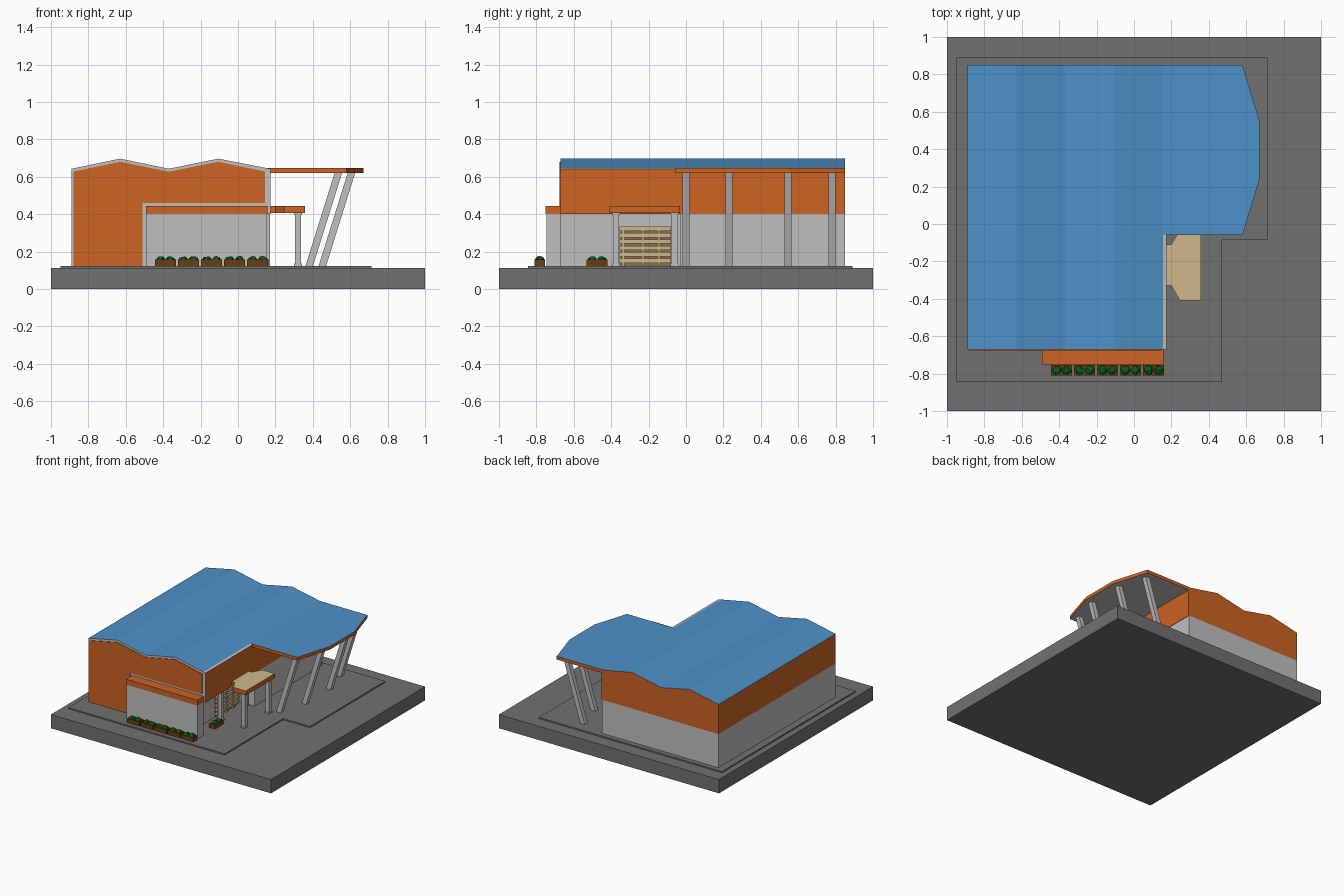
import bpy, bmesh, math, random
from mathutils import Vector

if "Cube" in bpy.data.objects:
    bpy.data.objects.remove(bpy.data.objects["Cube"])

random.seed(4)


def material(name, r, g, b):
    m = bpy.data.materials.new(name)
    m.diffuse_color = (r, g, b, 1)
    m.use_nodes = True
    m.node_tree.nodes["Principled BSDF"].inputs["Base Color"].default_value = m.diffuse_color
    return m


GREY = material("dark grey paving", .165, .165, .165)
LIGHT = material("light grey wall", .53, .53, .53)
ORANGE = material("orange cladding", .61, .125, .017)
BLUE = material("blue roof", .076, .285, .58)
TAN = material("tan", .63, .48, .26)
DARKTAN = material("shadowed tan", .22, .17, .08)
BROWN = material("brown planter", .15, .045, .008)
GREEN = material("green leaves", .002, .12, .01)


def finish(name, bm, mats, rule=None):
    bmesh.ops.recalc_face_normals(bm, faces=bm.faces[:])
    bm.normal_update()
    if rule:
        for f in bm.faces:
            f.material_index = mats.index(rule(f.normal, f.calc_center_median()))
    me = bpy.data.meshes.new(name)
    bm.to_mesh(me)
    bm.free()
    for m in mats:
        me.materials.append(m)
    ob = bpy.data.objects.new(name, me)
    bpy.context.collection.objects.link(ob)
    return ob


def prism(name, pts, axis, a, b, mats, rule=None):
    """Extrude an outline along z (points are x,y) or along y (points are x,z)."""
    bm = bmesh.new()
    place = (lambda p, t: (p[0], p[1], t)) if axis == "z" else (lambda p, t: (p[0], t, p[1]))
    lo = [bm.verts.new(place(p, a)) for p in pts]
    hi = [bm.verts.new(place(p, b)) for p in pts]
    bm.faces.new(lo)
    bm.faces.new(hi)
    n = len(pts)
    for i in range(n):
        j = (i + 1) % n
        bm.faces.new((lo[i], lo[j], hi[j], hi[i]))
    return finish(name, bm, mats, rule)


def box(name, x0, x1, y0, y1, z0, z1, mat):
    return prism(name, [(x0, y0), (x1, y0), (x1, y1), (x0, y1)], "z", z0, z1, [mat])


# Ground block and raised paving
box("ground_block", -1, 1, -1, 1, 0, .113, GREY)
prism("paving", [(-.95, -.845), (.47, -.845), (.47, -.085), (.715, -.085), (.715, .89), (-.95, .89)],
      "z", .113, .124, [GREY])

# Lower walls, set back on the right beside the entrance
prism("lower_walls", [(-.89, -.67), (.04, -.67), (.04, -.03), (.17, -.03), (.17, .85), (-.89, .85)],
      "z", .12, .4, [LIGHT])

# Upper walls with folded roof
ridge = [(-.89, .643), (-.63, .697), (-.37, .643), (-.105, .697), (.155, .646), (.175, .642)]


def upper_rule(n, c):
    if n.z > .5:
        return BLUE if c.x < .155 else LIGHT
    return LIGHT if n.z < -.5 or n.y < -.5 else ORANGE


prism("upper_walls_and_roof", [(-.89, .4)] + ridge + [(.175, .4)], "y", -.67, .85,
      [ORANGE, BLUE, LIGHT], upper_rule)

# Orange front panel, leaving a grey frame
prism("front_panel", [(-.88, .124), (-.51, .124), (-.51, .46), (.145, .46), (.145, .628),
                      (-.105, .68), (-.37, .627), (-.63, .68), (-.88, .628)],
      "y", -.675, -.669, [ORANGE])

# Front wing with orange parapet
box("front_wing", -.49, .155, -.745, -.669, .12, .4, LIGHT)
box("front_wing_band", -.493, .158, -.752, -.669, .4, .445, ORANGE)


def canopy_rule(top):
    return lambda n, c: top if n.z > .5 else LIGHT if n.z < -.5 else ORANGE


# Large canopy on leaning columns
prism("large_canopy", [(.15, -.06), (.58, -.06), (.67, .235), (.67, .555), (.58, .85), (.15, .85)],
      "z", .62, .6465, [ORANGE, BLUE, LIGHT], canopy_rule(BLUE))
for i, (y, x) in enumerate([(0, .36), (.23, .43), (.545, .43), (.78, .36)]):
    prism(f"leaning_column_{i + 1}", [(x, .12), (x + .04, .12), (x + .197, .622), (x + .157, .622)],
          "y", y - .019, y + .019, [LIGHT])

# Entrance canopy and its columns
half = [(.17, .11), (.2, .11), (.245, .188), (.357, .188)]
outline = [(x, -.22 - d) for x, d in half] + [(x, -.22 + d) for x, d in reversed(half)]
prism("entrance_canopy", outline, "z", .407, .443, [ORANGE, TAN, LIGHT], canopy_rule(TAN))
for i, (x, y) in enumerate([(.32, -.375), (.32, -.062), (.11, -.375), (.11, -.062)]):
    box(f"entrance_column_{i + 1}", x - .016, x + .016, y - .016, y + .016, .12, .408, LIGHT)
    for part, z0, z1 in (("foot", .12, .135), ("cap", .395, .408)):
        box(f"entrance_column_{part}_{i + 1}", x - .021, x + .021, y - .021, y + .021, z0, z1, LIGHT)

# Slatted entrance door
box("door_panel", .035, .046, -.355, -.08, .124, .335, DARKTAN)
for i in range(6):
    z = .14 + i * .034
    box(f"door_slat_{i + 1}", .044, .06, -.355, -.08, z, z + .023, TAN)
for i, y in enumerate((-.335, -.23, -.145)):
    box(f"door_upright_{i + 1}", .044, .064, y - .006, y + .006, .124, .335, TAN)


# Planters with two bushes each
def planter(tag, cx, cy, along_x):
    l, w = .056, .027
    hx, hy = (l, w) if along_x else (w, l)
    box(f"planter_{tag}", cx - hx, cx + hx, cy - hy, cy + hy, .12, .157, BROWN)
    bm = bmesh.new()
    for s in (-1, 1):
        new = bmesh.ops.create_icosphere(bm, subdivisions=2, radius=1)["verts"]
        for v in new:
            k = random.uniform(.85, 1.1)
            off = s * .026
            v.co = Vector((cx + (off if along_x else 0) + v.co.x * .024 * k,
                           cy + (0 if along_x else off) + v.co.y * .024 * k,
                           .157 + v.co.z * .018 * k))
    finish(f"bushes_{tag}", bm, [GREEN])


for i in range(5):
    planter(f"front_{i + 1}", -.387 + i * .123, -.782, True)
planter("side", .135, -.475, False)
